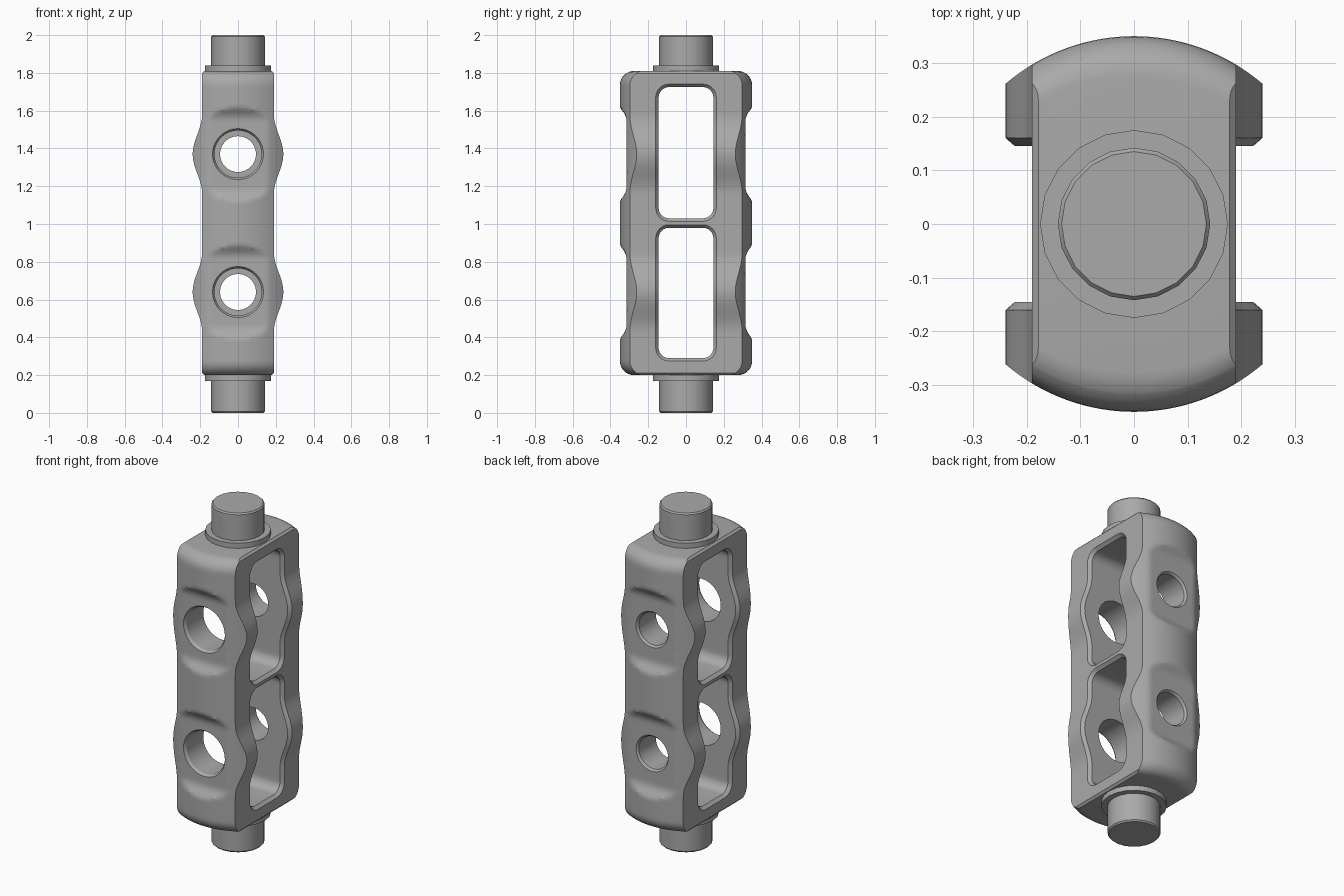
import bpy
import bmesh
from math import sin, cos, pi, sqrt, radians

cube = bpy.data.objects.get("Cube")
if cube:
    bpy.data.objects.remove(cube, do_unlink=True)

grey = bpy.data.materials.new("metal grey")
grey.use_nodes = True
grey.diffuse_color = (0.4, 0.4, 0.4, 1)
grey.node_tree.nodes["Principled BSDF"].inputs["Base Color"].default_value = grey.diffuse_color

BOTTOM, TOP = 0.2, 1.81
CENTRES = (0.64, 1.37)
HALF_W, ARC_R, DEPTH = 0.19, 0.367, 0.35
FILLET, CHAMFER, FLAT = 0.075, 0.012, 0.315


def make_object(name, rings):
    """Skin a stack of equal-length closed rings and cap both ends."""
    bm = bmesh.new()
    loops = [[bm.verts.new(p) for p in ring] for ring in rings]
    n = len(loops[0])
    for a, b in zip(loops, loops[1:]):
        for i in range(n):
            j = (i + 1) % n
            bm.faces.new((a[i], a[j], b[j], b[i]))
    bm.faces.new(loops[0][::-1])
    bm.faces.new(loops[-1])
    bmesh.ops.recalc_face_normals(bm, faces=bm.faces)
    mesh = bpy.data.meshes.new(name)
    bm.to_mesh(mesh)
    bm.free()
    mesh.materials.append(grey)
    obj = bpy.data.objects.new(name, mesh)
    bpy.context.collection.objects.link(obj)
    return obj


def circle(r, n):
    return [(r * cos(2 * pi * i / n), r * sin(2 * pi * i / n)) for i in range(n)]


def smooth(obj):
    bpy.ops.object.select_all(action='DESELECT')
    obj.select_set(True)
    bpy.context.view_layer.objects.active = obj
    bpy.ops.object.shade_smooth_by_angle(angle=radians(30))


def half_width(z):
    """Side bulges beside each hole."""
    w = HALF_W
    for c in CENTRES:
        d = abs(z - c)
        if d < 0.21:
            w += 0.025 * (1 + cos(pi * d / 0.21))
    return w


def front_y(x, z):
    """Curved front with a flat milled around each hole and filleted ends."""
    y = sqrt(ARC_R ** 2 - x * x) - ARC_R + DEPTH
    for c in CENTRES:
        t = max(0, (abs(z - c) - 0.175) / 0.07)
        y = min(y, FLAT + 0.036 * t * t)
    end = min(z - BOTTOM, TOP - z)
    if end < FILLET:
        y -= FILLET - sqrt(max(0, FILLET ** 2 - (FILLET - end) ** 2))
    return y


def outline(z):
    end = min(z - BOTTOM, TOP - z)
    w = half_width(z) - max(0, CHAMFER - end)
    n = 24
    xs = [w * (2 * i / n - 1) for i in range(n + 1)]
    return ([(x, -front_y(x, z), z) for x in xs]
            + [(x, front_y(x, z), z) for x in reversed(xs)])


# Body
ends = [FILLET * (1 - cos(pi / 2 * i / 8)) for i in range(9)] + [CHAMFER]
levels = [BOTTOM + e for e in ends] + [TOP - e for e in ends]
steps = 90
span = TOP - BOTTOM - 2 * FILLET
levels += [BOTTOM + FILLET + span * i / steps for i in range(1, steps)]
body = make_object("body", [outline(z) for z in sorted(levels)])


def window_loop(z0, z1, grow, offset, side, fixed=None):
    """Rounded window outline that follows the bulging side surface."""
    r, hw = 0.055 + grow, 0.145 + grow
    lo, hi = z0 - grow, z1 + grow
    corners = ((hw - r, hi - r, 0), (r - hw, hi - r, 1),
               (r - hw, lo + r, 2), (hw - r, lo + r, 3))
    pts = []
    for cy, cz, q in corners:
        for i in range(7):
            a = pi / 2 * (q + i / 6)
            pts.append((cy + r * cos(a), cz + r * sin(a)))
        if q in (1, 3):  # subdivide the long straight sides
            y, za = pts[-1]
            zb = lo + r if q == 1 else hi - r
            pts += [(y, za + (zb - za) * i / 30) for i in range(1, 30)]
    return [(side * (fixed or half_width(z) + offset), y, z) for y, z in pts]


# Cutters for the windows and the stepped cross holes
cutters = []
for z0, z1 in ((0.29, 0.98), (1.03, 1.725)):
    outer = [(0.02, 0.005, None), (0.02, 0, 0.35)]
    right = [window_loop(z0, z1, g, o, 1, f) for g, o, f in [(0, -0.018, None)] + outer]
    left = [window_loop(z0, z1, g, o, -1, f) for g, o, f in [(0, -0.018, None)] + outer]
    cutters.append(make_object("window_cutter", left[::-1] + right))

hole_profile = ((-0.45, 0.135), (-FLAT, 0.135), (-0.3, 0.125), (0, 0.125),
                (0.001, 0.095), (0.303, 0.095), (FLAT, 0.105), (0.45, 0.105))
for c in CENTRES:
    rings = [[(x, y, c + z) for x, z in circle(r, 40)] for y, r in hole_profile]
    cutters.append(make_object("hole_cutter", rings))

bpy.context.view_layer.objects.active = body
for cutter in cutters:
    cutter.hide_render = True
    mod = body.modifiers.new("cut", 'BOOLEAN')
    mod.operation = 'DIFFERENCE'
    mod.solver = 'EXACT'
    mod.object = cutter
    bpy.ops.object.modifier_apply(modifier=mod.name)
    bpy.data.objects.remove(cutter, do_unlink=True)
smooth(body)

# Collars and end pins, each turned from a stepped profile
for name, base, sign, length in (("top", TOP, 1, 2 - TOP), ("bottom", BOTTOM, -1, BOTTOM)):
    parts = (("collar", ((-0.01, 0.175), (0.03, 0.175))),
             ("pin", ((0, 0.142), (length - 0.008, 0.142), (length, 0.135))))
    for part, profile in parts:
        rings = [[(x, y, base + sign * h) for x, y in circle(r, 20)] for h, r in profile]
        smooth(make_object(name + "_" + part, rings))
